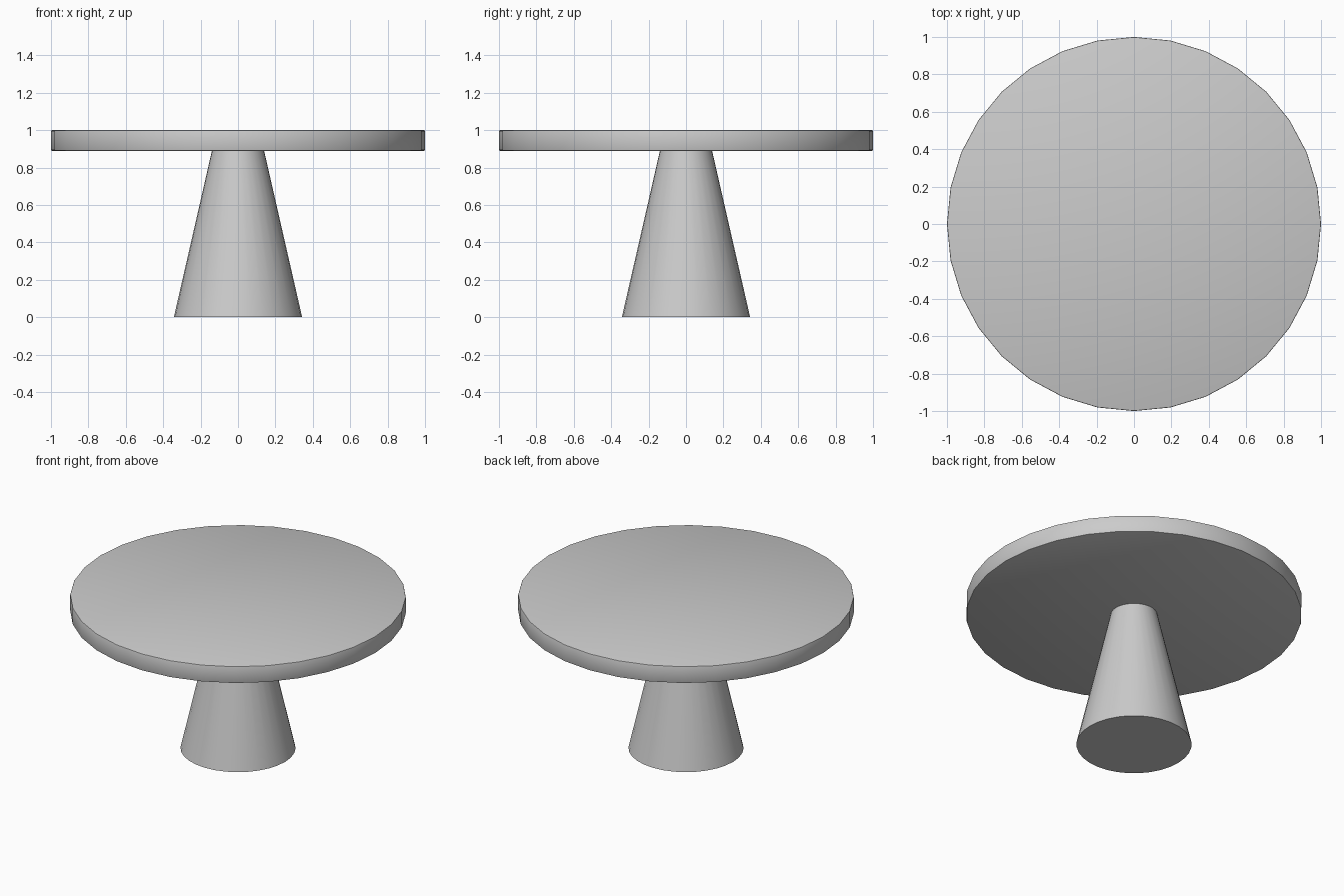
import bpy
import math

if "Cube" in bpy.data.objects:
    bpy.data.objects.remove(bpy.data.objects["Cube"])


def round_part(name, r_bottom, r_top, z0, z1):
    """Upright 32-sided cylinder or tapered cone between two heights."""
    bpy.ops.mesh.primitive_cone_add(vertices=32, radius1=r_bottom, radius2=r_top,
                                    depth=z1 - z0, location=(0, 0, (z0 + z1) / 2))
    ob = bpy.context.object
    ob.name = name
    return ob


# Round top with a very slight softened rim
table_top = round_part("table_top", 1.0, 1.0, 0.89, 1.0)
bevel = table_top.modifiers.new("rim", 'BEVEL')
bevel.width = 0.005
bevel.segments = 2
bevel.limit_method = 'ANGLE'
bevel.angle_limit = math.radians(40)
bpy.ops.object.modifier_apply(modifier=bevel.name)
bpy.ops.object.shade_smooth_by_angle(angle=math.radians(40))

# Tapered pedestal
round_part("pedestal", 0.343, 0.139, 0.0, 0.892)
bpy.ops.object.shade_smooth_by_angle(angle=math.radians(40))
